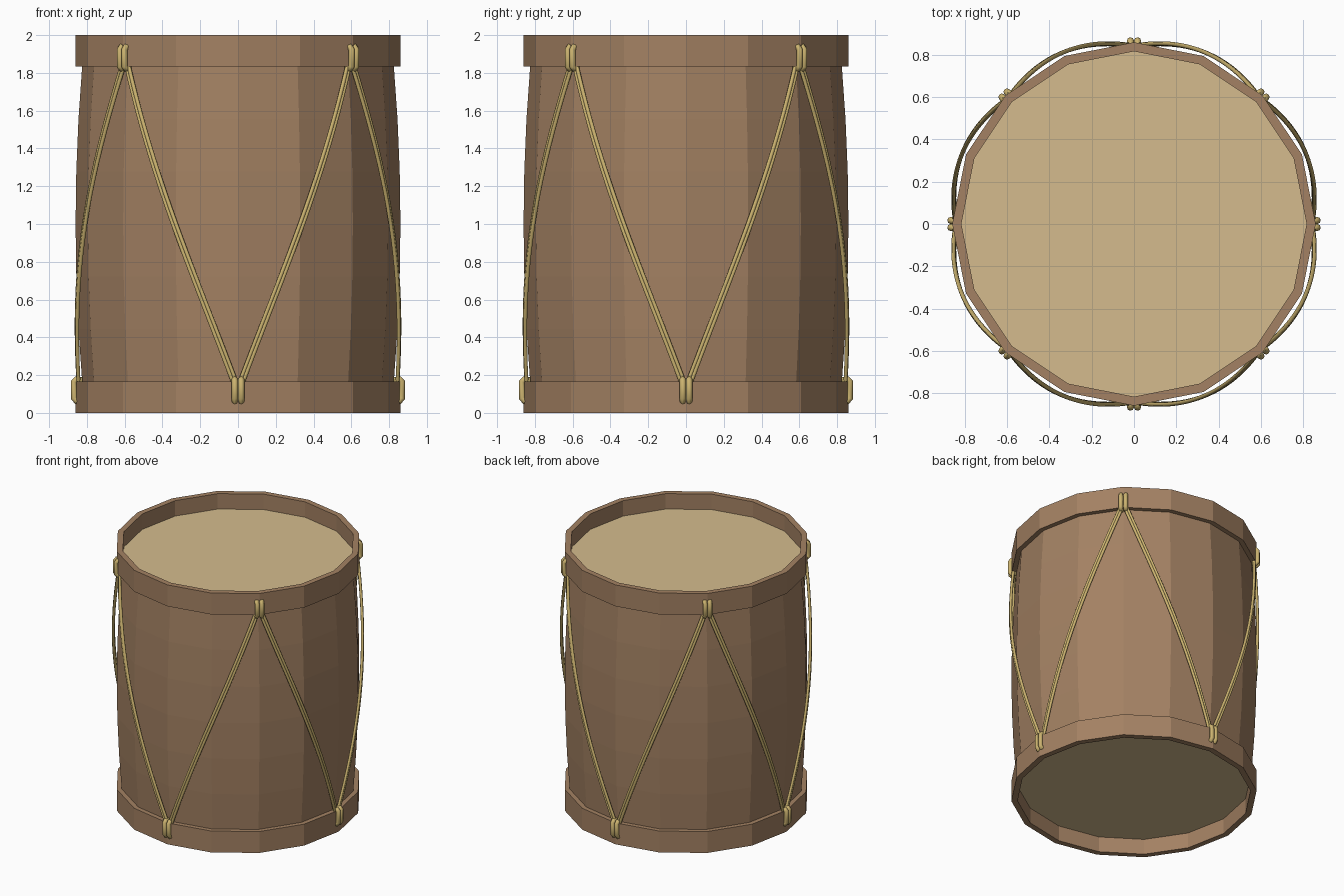
import bpy, bmesh
from math import sin, cos, pi, radians

if "Cube" in bpy.data.objects:
    bpy.data.objects.remove(bpy.data.objects["Cube"])

SIDES = 16


def material(name, rgb):
    m = bpy.data.materials.new(name)
    m.use_nodes = True
    m.diffuse_color = (*rgb, 1)
    m.node_tree.nodes["Principled BSDF"].inputs["Base Color"].default_value = (*rgb, 1)
    return m


wood = material("brown wood", (0.37, 0.222, 0.125))
skin = material("pale drum skin", (0.66, 0.50, 0.27))
cord = material("golden cord", (0.60, 0.45, 0.16))


def lathe(name, profile, mat, closed=False):
    """Spin a (radius, height) profile into a flat-sided ring."""
    bm = bmesh.new()
    rings = [[bm.verts.new((r * cos(2 * pi * i / SIDES), r * sin(2 * pi * i / SIDES), z))
              for i in range(SIDES)] for r, z in profile]
    pairs = list(zip(rings, rings[1:]))
    if closed:
        pairs.append((rings[-1], rings[0]))
    for a, b in pairs:
        for i in range(SIDES):
            j = (i + 1) % SIDES
            bm.faces.new((a[i], a[j], b[j], b[i]))
    bmesh.ops.recalc_face_normals(bm, faces=bm.faces)
    mesh = bpy.data.meshes.new(name)
    bm.to_mesh(mesh)
    bm.free()
    mesh.materials.append(mat)
    ob = bpy.data.objects.new(name, mesh)
    bpy.context.collection.objects.link(ob)
    return ob


def cords(name, paths, radius, cyclic=False):
    """Sweep round cords along paths, then turn them into a smooth mesh."""
    curve = bpy.data.curves.new(name, "CURVE")
    curve.dimensions = "3D"
    curve.bevel_depth = radius
    curve.bevel_resolution = 2
    curve.use_fill_caps = True
    for path in paths:
        spline = curve.splines.new("POLY")
        spline.points.add(len(path) - 1)
        for p, co in zip(spline.points, path):
            p.co = (*co, 1)
        spline.use_cyclic_u = cyclic
    curve.materials.append(cord)
    ob = bpy.data.objects.new(name, curve)
    bpy.context.collection.objects.link(ob)
    bpy.ops.object.select_all(action="DESELECT")
    ob.select_set(True)
    bpy.context.view_layer.objects.active = ob
    bpy.ops.object.convert(target="MESH")
    bpy.ops.object.shade_smooth_by_angle(angle=radians(50))


# Bulging shell
heights = [0.165 + 1.67 * i / 6 for i in range(7)]
lathe("shell", [(0.86 - 0.035 * ((z - 1) / 0.835) ** 2, z) for z in heights], wood)

# Hoops and recessed drum skins at both ends
for end, z0, z1, skin_z in (("bottom", 0, 0.165, 0.125), ("top", 1.835, 2, 1.875)):
    lathe(end + "_hoop", [(0.86, z0), (0.86, z1), (0.817, z1), (0.817, z0)], wood, True)
    bpy.ops.mesh.primitive_cylinder_add(vertices=SIDES, radius=0.83, depth=0.012,
                                        location=(0, 0, skin_z), rotation=(0, 0, pi / 2))
    head = bpy.context.object
    head.name = end + "_skin"
    head.data.materials.append(skin)

# Paired cord loops gripping each hoop
loop = [(0.836, 0.062), (0.855, 0.062), (0.868, 0.078), (0.868, 0.165),
        (0.855, 0.178), (0.836, 0.178)]
for end, turn in (("bottom", 0), ("top", pi / 4)):
    paths = []
    for k in range(4):
        a = turn + k * pi / 2
        for side in (-0.017, 0.017):
            paths.append([(r * cos(a) - side * sin(a), r * sin(a) + side * cos(a),
                           z if end == "bottom" else 2 - z) for r, z in loop])
    cords(end + "_loops", paths, 0.0165, True)

# Zigzag tension cords, two strands each, bowing out from the shell
STEPS = 20
paths = []
for k in range(4):
    for way in (-1, 1):
        for strand in (-0.0105, 0.0105):
            path = []
            for i in range(STEPS + 1):
                t = i / STEPS
                a = k * pi / 2 + way * (0.022 + t * (pi / 4 - 0.044)) + strand
                r = 0.845 + 0.034 * sin(pi * t)
                path.append((r * cos(a), r * sin(a), 0.165 + 1.67 * t))
            paths.append(path)
cords("tension_cords", paths, 0.0105)
